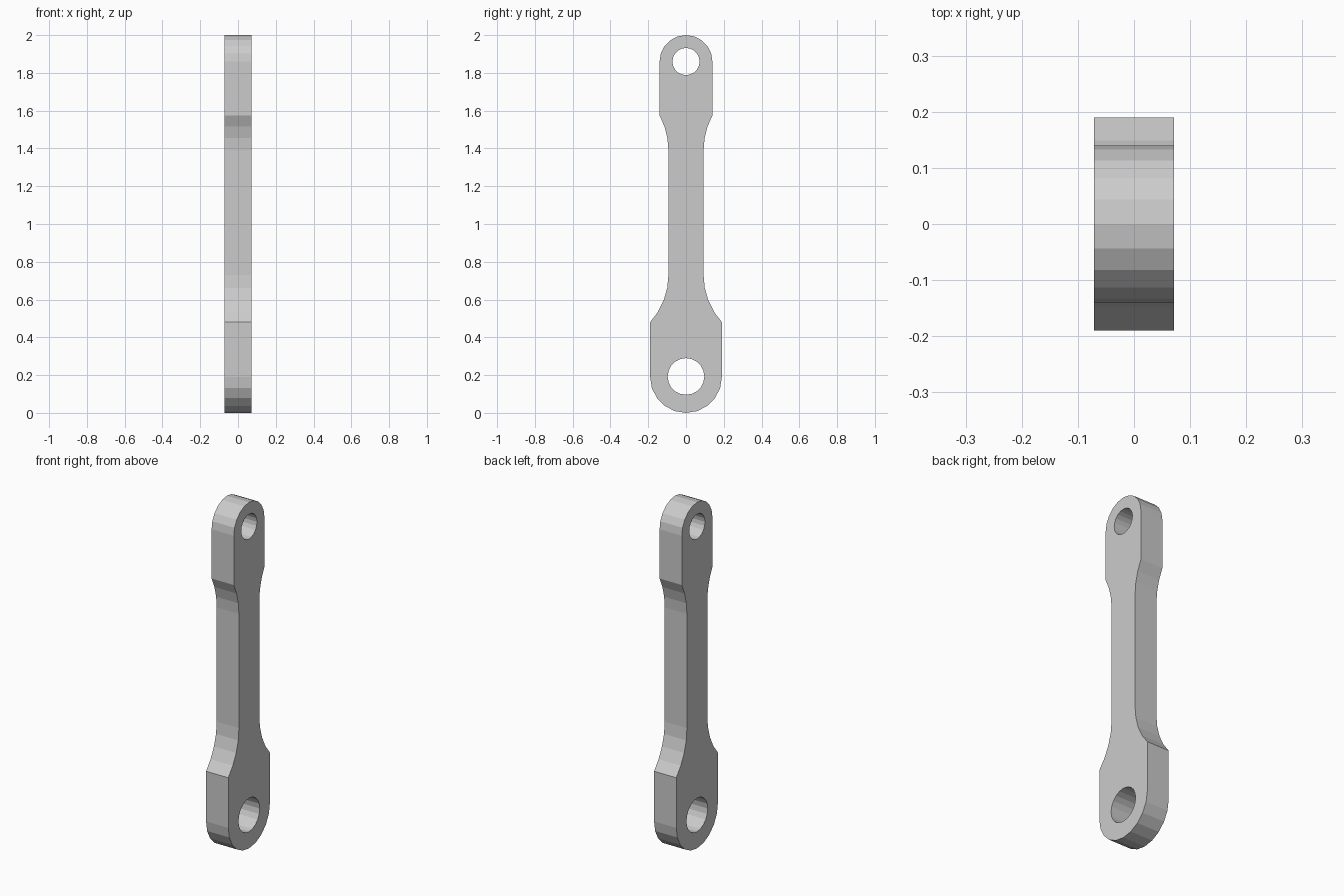
import bpy, bmesh
from math import sin, cos, asin, pi
from mathutils import Vector

cube = bpy.data.objects.get("Cube")
if cube:
    bpy.data.objects.remove(cube)

HALF_THICK = 0.071
SHAFT = 0.093                      # half width of the shaft
LOW_R, LOW_Z = 0.19, 0.193         # lower eye
TOP_R, TOP_Z = 0.14, 1.86          # upper eye


def arc(radius, centre_z, start, end, steps):
    """Points (y, z) on an arc; the angle is measured from straight up."""
    return [(radius * sin(a), centre_z + radius * cos(a))
            for a in (start + (end - start) * i / steps for i in range(steps + 1))]


def fillet(width, z_shaft, z_head, steps):
    """Concave flare, tangent to the shaft, ending at the head's half width."""
    dy, dz = width - SHAFT, z_head - z_shaft
    radius = (dy * dy + dz * dz) / (2 * dy)
    sweep = asin(dz / radius)
    return [(SHAFT + radius * (1 - cos(sweep * i / steps)),
             z_shaft + radius * sin(sweep * i / steps)) for i in range(steps + 1)]


# Right-hand half of the outline, from the bottom to the top
half = arc(LOW_R, LOW_R, pi, pi / 2, 5)
half += reversed(fillet(LOW_R, 0.73, 0.48, 4))
half += fillet(TOP_R, 1.39, 1.575, 3)
half += arc(TOP_R, TOP_Z, pi / 2, 0, 5)
outline = half + [(-y, z) for y, z in reversed(half[1:-1])]

# Bolt holes
holes = [arc(0.097, LOW_Z, 0, 2 * pi, 20)[:-1],
         arc(0.072, TOP_Z, 0, 2 * pi, 20)[:-1]]

# Fill the flat profile and extrude it across x
bm = bmesh.new()
edges = []
for loop in [outline] + holes:
    verts = [bm.verts.new((-HALF_THICK, y, z)) for y, z in loop]
    edges += [bm.edges.new((verts[i - 1], verts[i])) for i in range(len(verts))]
bmesh.ops.triangle_fill(bm, edges=edges, use_beauty=True, normal=Vector((-1, 0, 0)))
extruded = bmesh.ops.extrude_face_region(bm, geom=bm.faces[:], use_keep_orig=True)
bmesh.ops.translate(bm, vec=(2 * HALF_THICK, 0, 0),
                    verts=[g for g in extruded["geom"] if isinstance(g, bmesh.types.BMVert)])
bmesh.ops.recalc_face_normals(bm, faces=bm.faces[:])

mesh = bpy.data.meshes.new("link_arm")
bm.to_mesh(mesh)
bm.free()
link = bpy.data.objects.new("link_arm", mesh)
bpy.context.collection.objects.link(link)

# Plain grey metal
grey = bpy.data.materials.new("plain_grey")
grey.use_nodes = True
colour = (0.6, 0.6, 0.6, 1)
grey.diffuse_color = colour
grey.node_tree.nodes["Principled BSDF"].inputs["Base Color"].default_value = colour
mesh.materials.append(grey)
